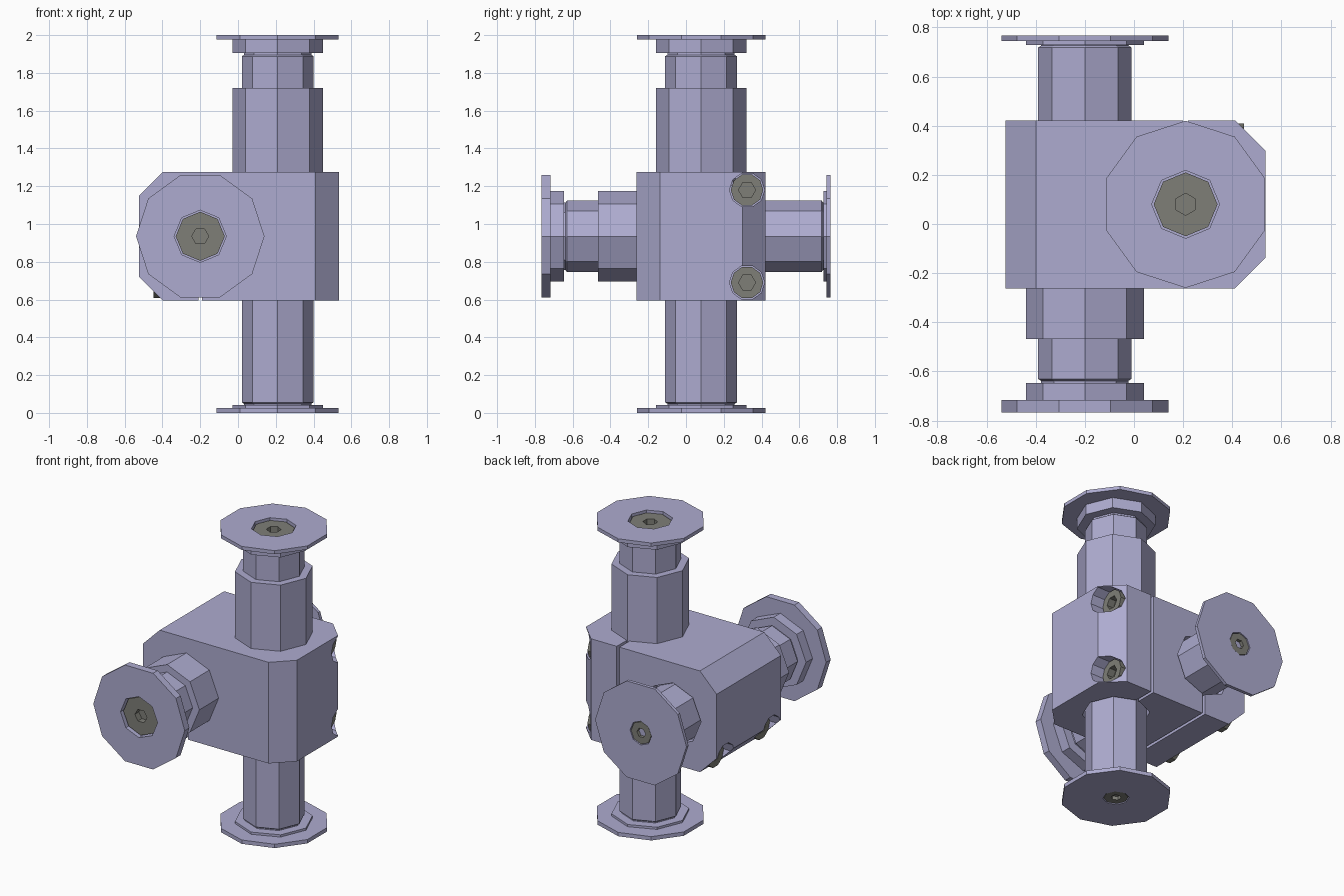
import bpy, bmesh, math
from mathutils import Vector

cube = bpy.data.objects.get("Cube")
if cube:
    bpy.data.objects.remove(cube, do_unlink=True)


def material(name, rgb):
    m = bpy.data.materials.new(name)
    m.use_nodes = True
    m.diffuse_color = (*rgb, 1)
    bsdf = next(n for n in m.node_tree.nodes if n.type == 'BSDF_PRINCIPLED')
    bsdf.inputs["Base Color"].default_value = (*rgb, 1)
    return m


LILAC = material("lilac_metal", (0.42, 0.41, 0.63))
GREY = material("dark_grey_steel", (0.21, 0.21, 0.185))


def finish(name, bm, mat):
    bmesh.ops.recalc_face_normals(bm, faces=bm.faces[:])
    me = bpy.data.meshes.new(name)
    bm.to_mesh(me)
    bm.free()
    me.materials.append(mat)
    ob = bpy.data.objects.new(name, me)
    bpy.context.scene.collection.objects.link(ob)
    return ob


def turned(name, axis, centre, profile, sides=8, phase=0, mat=LILAC):
    """Faceted solid along an axis; profile is a list of (position, radius)."""
    bm = bmesh.new()
    rings = []
    for t, r in profile:
        ring = []
        for i in range(sides):
            a = math.radians(phase) + math.tau * i / sides
            u, v = centre[0] + r * math.cos(a), centre[1] + r * math.sin(a)
            co = {'x': (t, u, v), 'y': (u, t, v), 'z': (u, v, t)}[axis]
            ring.append(bm.verts.new(co))
        rings.append(ring)
    for lo, hi in zip(rings, rings[1:]):
        for i in range(sides):
            j = (i + 1) % sides
            bm.faces.new((lo[i], lo[j], hi[j], hi[i]))
    bm.faces.new(rings[0])
    bm.faces.new(rings[-1])
    return finish(name, bm, mat)


def box(name, lo, hi):
    bm = bmesh.new()
    bmesh.ops.create_cube(bm, size=1)
    lo, hi = Vector(lo), Vector(hi)
    for v in bm.verts:
        v.co = Vector([lo[k] + (v.co[k] + 0.5) * (hi[k] - lo[k]) for k in range(3)])
    return finish(name, bm, LILAC)


def cut(targets, cutter):
    """Subtract the cutter from each target, then discard it."""
    cutter.hide_render = True
    for ob in targets:
        mod = ob.modifiers.new("cut", 'BOOLEAN')
        mod.operation = 'DIFFERENCE'
        mod.solver = 'EXACT'
        mod.object = cutter
        bpy.context.view_layer.update()
        dg = bpy.context.evaluated_depsgraph_get()
        me = bpy.data.meshes.new_from_object(ob.evaluated_get(dg))
        ob.modifiers.clear()
        ob.data = me
    bpy.data.objects.remove(cutter, do_unlink=True)


def socket_bolt(name, axis, centre, face, s, length, r, hex_r, hex_depth, sides, phase):
    """Bolt head whose outer face lies at 'face' and points along s."""
    bolt = turned(name, axis, centre, [(face - s * length, r), (face, r)], sides, 0, GREY)
    cut([bolt], turned("socket_cutter", axis, centre,
                       [(face - s * hex_depth, hex_r), (face + s * 0.05, hex_r)], 6, phase))


def flange(name, axis, centre, end, s, thick, collar, hole, recess, hex_r, phase):
    """End disc with collar, bolt hole and recessed bolt; s points outward."""
    inner = end - s * thick
    disc = turned(name + "_flange", axis, centre, [(inner, 0.34), (end, 0.34)], 10, phase)
    ring = turned(name + "_collar", axis, centre, [(inner - s * collar, 0.24), (inner, 0.24)])
    depth = 0.04 if thick + collar < 0.06 else 0.07
    cut([disc, ring], turned("hole_cutter", axis, centre,
                             [(end - s * depth, hole), (end + s * 0.1, hole)]))
    socket_bolt(name + "_flange_bolt", axis, centre, end - s * recess, s,
                depth - recess + 0.002, hole * 0.94, hex_r, depth * 0.6, 8, phase)


# Clamp block: chamfered upright edges on one end, level edges on the other
X0, X1, Y0, Y1, Z0, Z1 = -0.523, 0.535, -0.262, 0.422, 0.595, 1.275
POST, ARM = (0.21, 0.08), (-0.2, 0.935)
block = box("clamp_block", (X0, Y0, Z0), (X1, Y1, Z1))
bm = bmesh.new()
bm.from_mesh(block.data)
edges = []
for e in bm.edges:
    d = e.verts[1].co - e.verts[0].co
    x = (e.verts[0].co.x + e.verts[1].co.x) / 2
    if (x > 0.5 and abs(d.z) > 0.1) or (x < -0.5 and abs(d.y) > 0.1):
        edges.append(e)
bmesh.ops.bevel(bm, geom=edges, offset=0.124, segments=1, affect='EDGES')
bm.to_mesh(block.data)
bm.free()

# Clamping slits and clearance around the two rods
cut([block], box("slit_cutter", (0.2, 0.1, 0.4), (0.22, 0.6, 1.5)))
cut([block], box("slit_cutter", (-0.21, -0.5, 0.4), (-0.19, 0.6, 0.91)))
cut([block], turned("clearance_cutter", 'z', POST, [(0.4, 0.207), (0.65, 0.207)]))
cut([block], turned("clearance_cutter", 'y', ARM, [(0.37, 0.207), (0.6, 0.207)]))

# Clamp bolts in counterbores, two at each end
seats = [(1, 0.323, 0.69), (1, 0.323, 1.18), (-1, -0.165, 0.69), (-1, 0.325, 0.69)]
for k, (s, y, z) in enumerate(seats):
    cut([block], turned("counterbore_cutter", 'x', (y, z),
                        [(s * 0.35, 0.093), (s * 0.8, 0.093)], 10))
    socket_bolt("clamp_bolt_%d" % (k + 1), 'x', (y, z), s * 0.447, s,
                0.1, 0.086, 0.045, 0.05, 10, 0)

# Upright post: rod with narrow necks, and a thicker sleeve above the block
turned("post_rod", 'z', POST, [(0.038, 0.178), (0.048, 0.178), (0.056, 0.19),
                               (1.888, 0.19), (1.896, 0.178), (1.91, 0.178)])
turned("post_sleeve", 'z', POST, [(1.2, 0.24), (1.72, 0.24)])
flange("post_top", 'z', POST, 2.0, 1, 0.024, 0.07, 0.138, 0.015, 0.045, 90)
flange("post_bottom", 'z', POST, 0.0, -1, 0.026, 0.015, 0.08, 0.004, 0.032, 90)

# Level arm: same construction, running front to back
turned("arm_rod", 'y', ARM, [(-0.65, 0.178), (-0.638, 0.178), (-0.63, 0.19),
                             (0.718, 0.19), (0.726, 0.178), (0.74, 0.178)])
turned("arm_sleeve", 'y', ARM, [(-0.467, 0.24), (-0.2, 0.24)])
flange("arm_front", 'y', ARM, -0.766, -1, 0.049, 0.07, 0.138, 0.02, 0.045, 0)
flange("arm_back", 'y', ARM, 0.766, 1, 0.022, 0.015, 0.08, 0.004, 0.032, 0)
